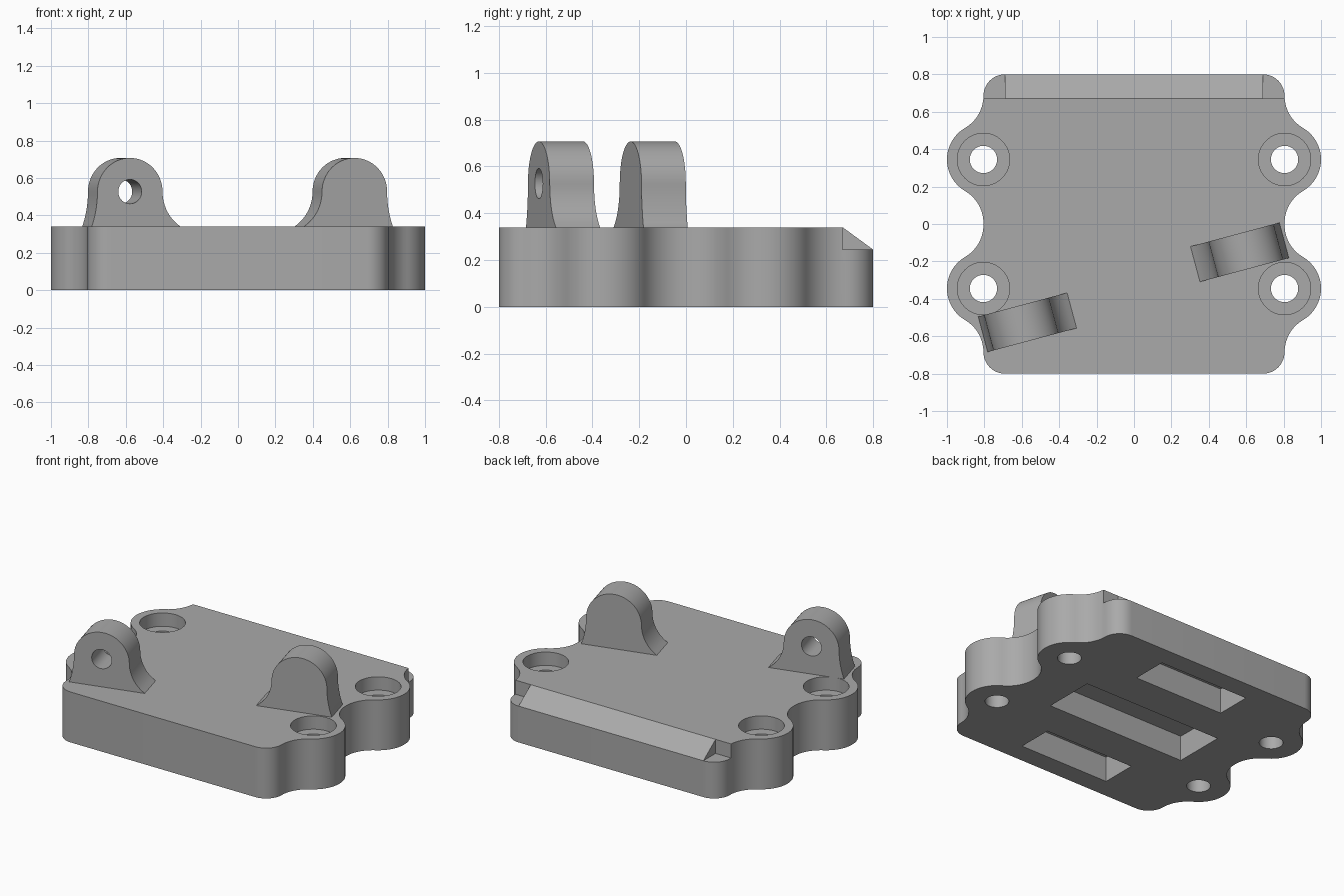
import bpy, bmesh, math
from mathutils import Matrix, Vector

if "Cube" in bpy.data.objects:
    bpy.data.objects.remove(bpy.data.objects["Cube"])

TOP = 0.34             # plate thickness
EX, EY = 0.805, 0.345  # ear centres
ER = 0.195             # ear radius

grey = bpy.data.materials.new("light grey")
grey.diffuse_color = (0.4, 0.4, 0.4, 1)
grey.use_nodes = True
grey.node_tree.nodes["Principled BSDF"].inputs["Base Color"].default_value = grey.diffuse_color


def arc(cx, cy, r, a0, a1, n):
    """Points on an arc, angles in degrees."""
    return [(cx + r * math.cos(math.radians(a0 + (a1 - a0) * i / n)),
             cy + r * math.sin(math.radians(a0 + (a1 - a0) * i / n))) for i in range(n + 1)]


def clean(pts):
    out = []
    for p in pts:
        if not out or math.dist(p, out[-1]) > 1e-4:
            out.append(p)
    if math.dist(out[0], out[-1]) < 1e-4:
        out.pop()
    return out


def prism(name, pts, z0, z1, matrix=Matrix()):
    """Extrude a flat outline from z0 to z1, then place it."""
    bm = bmesh.new()
    face = bm.faces.new([bm.verts.new((x, y, z0)) for x, y in clean(pts)])
    ext = bmesh.ops.extrude_face_region(bm, geom=[face])
    bmesh.ops.translate(bm, vec=(0, 0, z1 - z0),
                        verts=[v for v in ext["geom"] if isinstance(v, bmesh.types.BMVert)])
    bm.transform(matrix)
    bmesh.ops.recalc_face_normals(bm, faces=bm.faces)
    me = bpy.data.meshes.new(name)
    bm.to_mesh(me)
    bm.free()
    me.materials.append(grey)
    ob = bpy.data.objects.new(name, me)
    bpy.context.collection.objects.link(ob)
    return ob


def rect(x0, x1, y0, y1):
    return [(x0, y0), (x1, y0), (x1, y1), (x0, y1)]


def cut(ob, cutter):
    mod = ob.modifiers.new("cut", "BOOLEAN")
    mod.operation, mod.solver, mod.object = "DIFFERENCE", "EXACT", cutter
    bpy.context.view_layer.objects.active = ob
    bpy.ops.object.modifier_apply(modifier=mod.name)
    bpy.data.objects.remove(cutter)


def smooth(ob):
    bpy.ops.object.select_all(action="DESELECT")
    ob.select_set(True)
    bpy.context.view_layer.objects.active = ob
    bpy.ops.object.shade_smooth_by_angle(angle=math.radians(30))


# Plate outline: one quarter with blended ear and rounded corner, mirrored
R = 0.2
D = math.sqrt((ER + R) ** 2 - R ** 2)
t = math.degrees(math.atan2(D, R))
quarter = [(EX, 0)]
quarter += arc(EX + R, EY - D, R, 180, 180 - t, 10)
quarter += arc(EX, EY, ER, -t, t, 24)
quarter += arc(EX + R, EY + D, R, 180 + t, 180, 10)
quarter += arc(EX - 0.115, 0.8 - 0.115, 0.115, 0, 90, 12)
right = [(x, -y) for x, y in reversed(quarter)] + quarter
plate = prism("base_plate", right + [(-x, y) for x, y in reversed(right)], 0, TOP)

# Counterbored screw holes in the ears
for sx in (-1, 1):
    for sy in (-1, 1):
        c = (sx * EX, sy * EY)
        cut(plate, prism("hole_cutter", arc(*c, 0.073, 0, 360, 40), -0.1, 0.5))
        cut(plate, prism("bore_cutter", arc(*c, 0.14, 0, 360, 56), TOP - 0.09, 0.5))

# Pockets in the underside
for x, y0, y1 in ((0.52, -0.175, 0.175), (0.335, 0.425, 0.665), (0.335, -0.665, -0.425)):
    cut(plate, prism("pocket_cutter", rect(-x, x, y0, y1), -0.1, 0.17))

# Rear edge: stepped ends with a sloped strip between them
YZ = Matrix(((0, 0, 1, 0), (1, 0, 0, 0), (0, 1, 0, 0), (0, 0, 0, 1)))
step = [(0.67, 0.245), (0.9, 0.245), (0.9, 0.5), (0.67, 0.5)]
slope = [(0.67, TOP), (0.8, 0.245), (0.9, 0.172), (0.9, 0.5), (0.67, 0.5)]
for x0, x1, profile in ((-0.9, -0.69, step), (0.69, 0.9, step), (-0.69, 0.69, slope)):
    cut(plate, prism("rear_cutter", profile, x0, x1, YZ))
smooth(plate)

# Pivot lugs: round top, hole, one short and one long flared foot
LR, CZ, THICK = 0.18, 0.527, 0.196
U0, U1, LEN = 0.032, 0.392, 0.492
H = CZ - TOP


def flare(x, out, side):
    """Foot curve from the vertical side down to the plate."""
    r = (H * H + out * out) / (2 * out)
    return [(x + side * (r - math.sqrt(r * r - (H * i / 10) ** 2)), CZ - H * i / 10)
            for i in range(11)]


lug_profile = arc((U0 + U1) / 2, CZ, LR, 180, 0, 32) + flare(U1, LEN - U1, 1)
lug_profile += [(LEN, TOP - 0.01), (0, TOP - 0.01)] + flare(U0, U0, -1)[::-1]
for name, x, y, turn in (("left_lug", -0.57, -0.526, 15), ("right_lug", 0.565, -0.151, 195)):
    place = (Matrix.Translation((x, y, 0)) @ Matrix.Rotation(math.radians(turn), 4, "Z")
             @ Matrix.Translation((-LEN / 2, 0, 0)) @ Matrix.Rotation(math.pi / 2, 4, "X"))
    lug = prism(name, lug_profile, -THICK / 2, THICK / 2, place)
    hole = arc((U0 + U1) / 2, CZ, 0.065, 0, 360, 36)
    cut(lug, prism("lug_hole_cutter", hole, -0.3, 0.3, place))
    smooth(lug)
